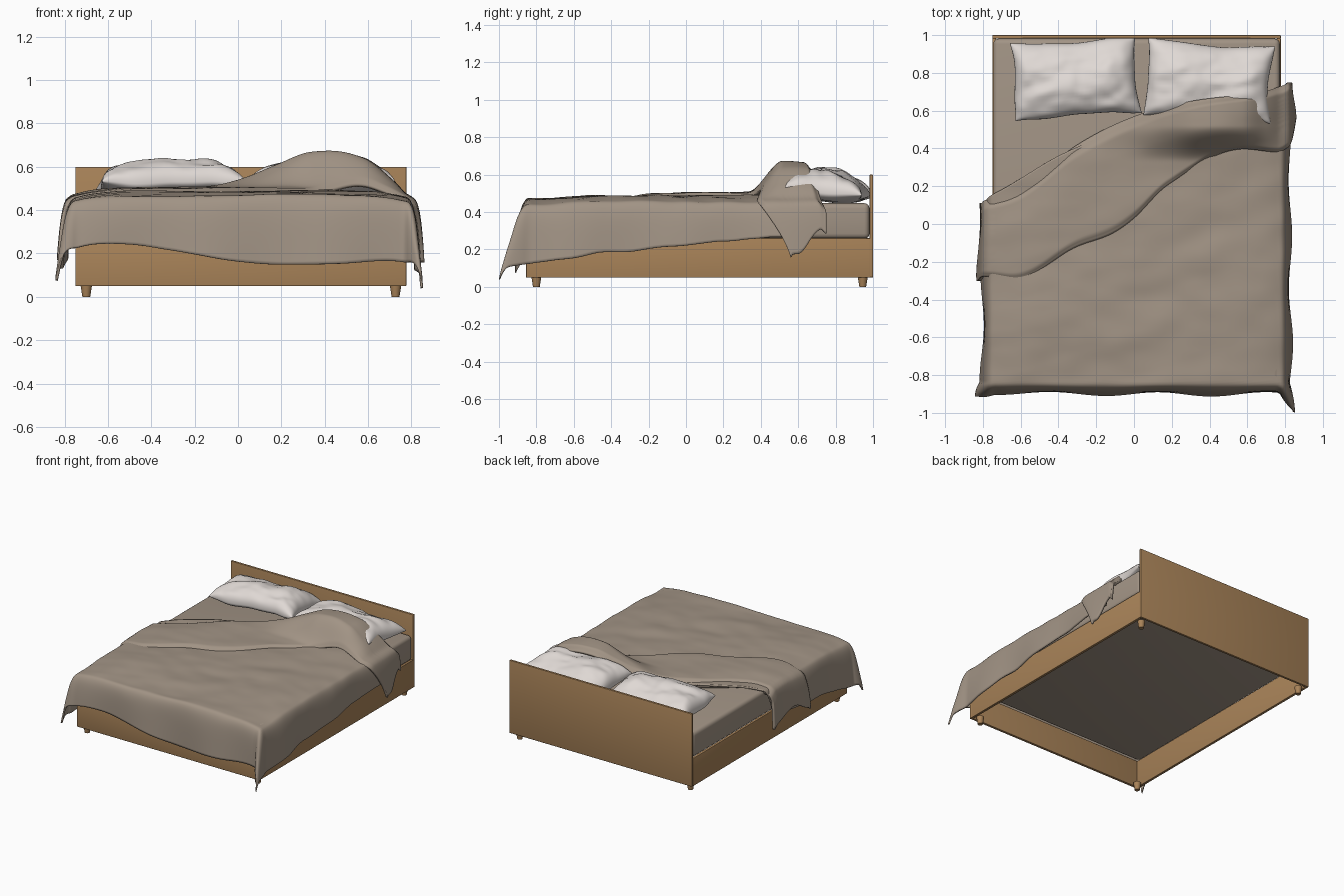
import bpy, bmesh, math
from mathutils import Vector, Matrix, noise

if "Cube" in bpy.data.objects:
    bpy.data.objects.remove(bpy.data.objects["Cube"])

def material(name, rgb):
    m = bpy.data.materials.new(name)
    m.diffuse_color = (*rgb, 1)
    m.use_nodes = True
    m.node_tree.nodes["Principled BSDF"].inputs["Base Color"].default_value = m.diffuse_color
    return m

WOOD = material("warm wood", (0.40, 0.23, 0.10))
LINEN = material("taupe linen", (0.36, 0.295, 0.235))
WHITE = material("off white cotton", (0.74, 0.69, 0.66))
XL, XR, YF, TOP = -0.745, 0.77, -0.84, 0.468   # edges where the cloth turns down

def lerp(a, b, t):
    return a + (b - a) * t

def smooth(x, a, b):
    t = min(1, max(0, (x - a) / (b - a)))
    return t * t * (3 - 2 * t)

def curve(pts, x):
    """Smooth interpolation through (x, y) points, held flat outside."""
    if x <= pts[0][0]: return pts[0][1]
    if x >= pts[-1][0]: return pts[-1][1]
    n = len(pts) - 1
    i = next(k for k in range(n) if x <= pts[k + 1][0])
    (x0, y0), (x1, y1) = pts[i], pts[i + 1]
    def slope(k):
        a, b = pts[max(k - 1, 0)], pts[min(k + 1, n)]
        return (b[1] - a[1]) / (b[0] - a[0])
    h = x1 - x0
    t = (x - x0) / h
    return ((2*t**3 - 3*t*t + 1) * y0 + (t**3 - 2*t*t + t) * h * slope(i)
            + (3*t*t - 2*t**3) * y1 + (t**3 - t*t) * h * slope(i + 1))

def wrinkle(x, y, seed=0.0):
    return (noise.noise(Vector((x * 2 - y, y * 5 - x * 1.5, seed)))
            + 0.4 * noise.noise(Vector((x * 6, y * 9, seed + 5))))

def finish(bm, name, mat, angle=40):
    me = bpy.data.meshes.new(name)
    bm.to_mesh(me)
    bm.free()
    ob = bpy.data.objects.new(name, me)
    bpy.context.collection.objects.link(ob)
    me.materials.append(mat)
    bpy.context.view_layer.objects.active = ob
    ob.select_set(True)
    bpy.ops.object.shade_smooth_by_angle(angle=math.radians(angle))
    ob.select_set(False)
    return ob

def add_grid(bm, nu, nv, f, flip=False):
    vs = [[bm.verts.new(f(i / nu, j / nv)) for j in range(nv + 1)] for i in range(nu + 1)]
    for i in range(nu):
        for j in range(nv):
            q = [vs[i][j], vs[i+1][j], vs[i+1][j+1], vs[i][j+1]]
            bm.faces.new(q[::-1] if flip else q)

def box(name, lo, hi, mat, bevel, seg=3):
    bm = bmesh.new()
    bmesh.ops.create_cube(bm, size=1)
    for v in bm.verts:
        v.co = [lerp(lo[k], hi[k], v.co[k] + 0.5) for k in range(3)]
    bmesh.ops.bevel(bm, geom=bm.edges[:], offset=bevel, segments=seg, profile=0.5, affect='EDGES')
    return finish(bm, name, mat)

# Frame: headboard, rails and tapered legs
box("headboard", (-0.75, 0.982, 0.05), (0.777, 1.0, 0.6), WOOD, 0.004)
box("front_rail", (-0.75, -0.855, 0.05), (0.777, -0.835, 0.26), WOOD, 0.003)
box("left_rail", (-0.75, -0.84, 0.05), (-0.73, 0.985, 0.26), WOOD, 0.003)
box("right_rail", (0.757, -0.84, 0.05), (0.777, 0.985, 0.26), WOOD, 0.003)
for x, side in ((-0.70, "left"), (0.727, "right")):
    for y, end in ((-0.80, "front"), (0.945, "back")):
        bm = bmesh.new()
        bmesh.ops.create_cone(bm, cap_ends=True, segments=20, radius1=0.018, radius2=0.027,
                              depth=0.056, matrix=Matrix.Translation((x, y, 0.028)))
        finish(bm, f"{end}_{side}_leg", WOOD)

# Mattress
box("mattress", (-0.745, -0.835, 0.257), (0.772, 0.981, 0.447), LINEN, 0.028, 4)

# Diagonal band of the turned-back cover: upper and lower edges, and its height
UPPER = [(-0.84, 0.11), (-0.6, 0.19), (-0.3, 0.42), (0, 0.57), (0.3, 0.65), (0.68, 0.70), (0.83, 0.75)]
LOWER = [(-0.84, -0.29), (-0.6, -0.28), (-0.3, -0.13), (0, 0.03), (0.18, 0.2), (0.4, 0.355), (0.8, 0.395)]
BUMP = [(-0.2, 0), (0, 0.035), (0.18, 0.105), (0.34, 0.16), (0.58, 0.14), (0.7, 0.065), (0.78, 0)]
FRONT_DROP = [(0, 0.25), (0.2, 0.25), (0.35, 0.28), (0.5, 0.335), (0.7, 0.34), (0.85, 0.305), (1, 0.31)]

def drape(s, t, z):
    """Lay flat cloth point (s, t) on the bed, hanging over the sides and foot."""
    x, y = min(max(s, XL), XR), max(t, YF)
    z -= 0.028 * abs((x - 0.0125) / 0.76) ** 8        # rounded shoulders
    dx, dy = s - x, t - y
    r = (abs(dx) ** 2.6 + abs(dy) ** 2.6) ** (1 / 2.6)
    if r > 1e-6:
        d = math.hypot(dx, dy)
        dx, dy = dx / d, dy / d
        out = (0.045 * (1 - math.exp(-r / 0.05)) + 0.05 * r
               + 0.01 * r / 0.3 * math.sin(11 * (x + y)))
        corner = abs(2 * dx * dy) ** 0.7 * r / 0.42
        x += dx * out + math.copysign(0.04, dx) * corner
        y += dy * out - (0.12 if dx > 0 else 0.03) * corner
        z -= math.hypot(r, 0.03) - 0.03
    return Vector((x, y, z))

def cover(p, q):
    t = lerp(YF - curve(FRONT_DROP, p), curve(UPPER, lerp(XL, XR, p)) - 0.05, q)
    d = lerp(0.35, 0.215, min(1, max(0, (t + 0.84) / 1.29)))
    s = lerp(XL - d + 0.015, XR + d, p)
    z = TOP + 0.018 * smooth(t, -0.9, -0.4) + 0.011 * wrinkle(s, t)
    return drape(s, t, z)

def flap(p, q):
    left = 0.28 + 0.03 * math.cos(q * 7)
    right = lerp(0.32, 0.18, smooth(q, 0.2, 1))
    s = lerp(XL - left, XR + right, p)
    over = max(0, s - XR)
    y = lerp(curve(LOWER, s) + 0.5 * over, curve(UPPER, s), q)
    y += 0.012 * math.sin(14 * s) * (1 - q)
    z = TOP + 0.032 + 0.01 * math.sin(math.pi * q) + 0.01 * wrinkle(s, y, 3)
    z += curve(BUMP, s) * smooth(y, 0.33, 0.52) - 0.008 * smooth(abs(s), 0.3, 0.7)
    z -= 0.03 * smooth(q, 0.88, 1) + 0.014 * (1 - smooth(q, 0, 0.07))
    v = drape(s, y, z)
    v.x += math.copysign(0.02 * min(1, max(over, XL - s, 0) / 0.05), s)
    return v

# Bed cover and its folded band, thickened
for name, f, thick in (("bed_cover", cover, 0.012), ("folded_cover", flap, 0.018)):
    bm = bmesh.new()
    add_grid(bm, 140, 120 if f is cover else 50, f)
    ob = finish(bm, name, LINEN, 60)
    mod = ob.modifiers.new("thickness", 'SOLIDIFY')
    mod.thickness, mod.offset = thick, -1

# Pillows: plump centre, pinched edges, pointed corners
def pillow(name, cx, cy, turn, seed):
    bm = bmesh.new()
    rot = Matrix.Translation((cx, cy, 0.508)) @ Matrix.Rotation(math.radians(turn), 4, 'Z')
    for side in (1, -1):
        def f(p, q):
            u, v = -math.cos(math.pi * p), -math.cos(math.pi * q)
            h = max(0, (1 - u**4) * (1 - v * v)) ** 0.42
            x = 0.337 * u * (1 - 0.05 * (1 - v * v))
            y = 0.207 * v * (1 - 0.07 * (1 - u * u))
            n = wrinkle(x * 2.5, y * 2.5, seed)
            z = h * (0.118 + 0.022 * n if side > 0 else -0.05)
            edge = 0.012 * noise.noise(Vector((x * 6, y * 6, seed)))
            return rot @ Vector((x + edge, y + edge, z + edge - 0.02 * v))
        add_grid(bm, 48, 36, f, side < 0)
    bmesh.ops.remove_doubles(bm, verts=bm.verts[:], dist=0.0002)
    finish(bm, name, WHITE, 70)

pillow("left_pillow", -0.31, 0.77, 4, 1.3)
pillow("right_pillow", 0.395, 0.755, -4, 7.7)
